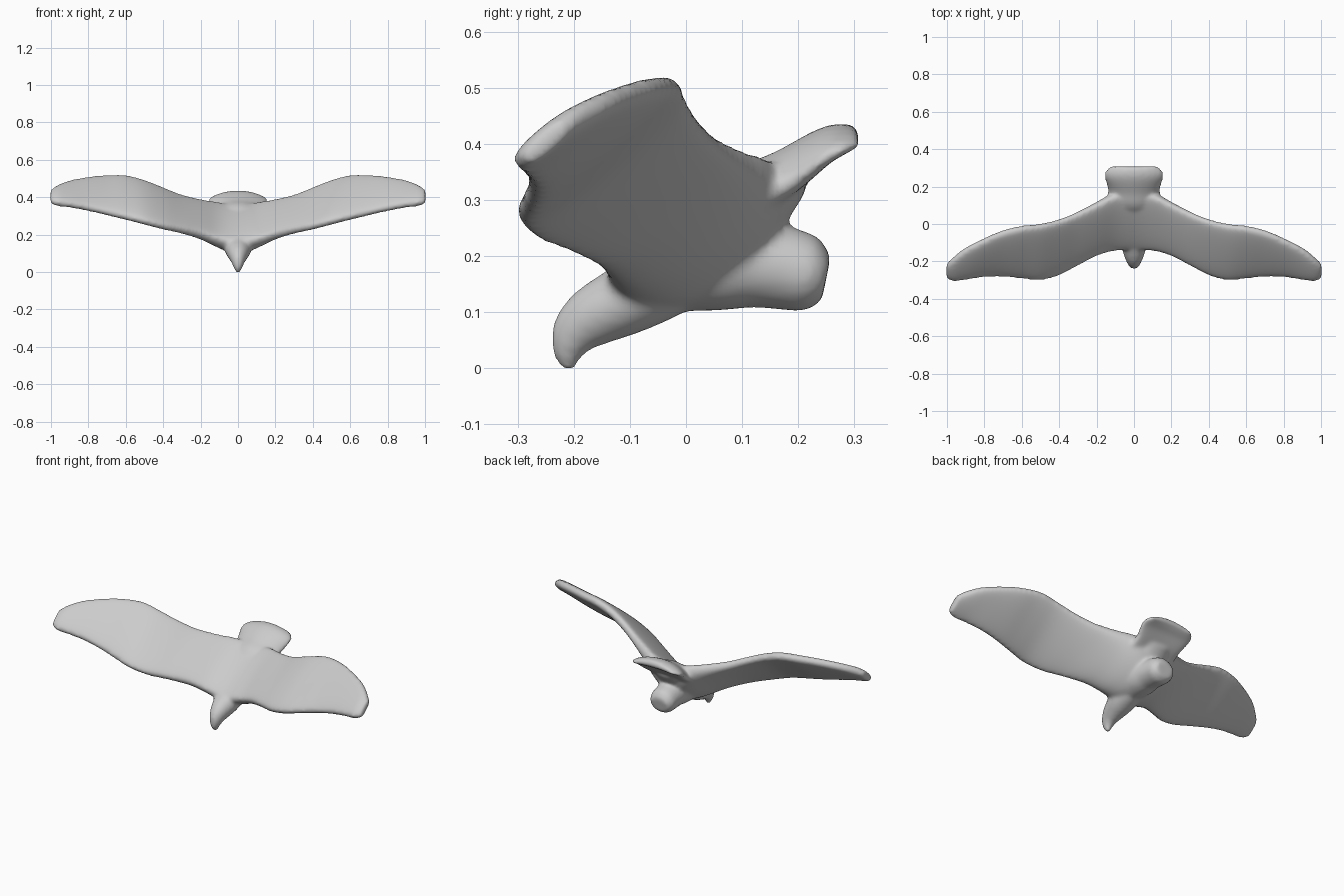
import bpy, math
from mathutils import Vector

if "Cube" in bpy.data.objects:
    bpy.data.objects.remove(bpy.data.objects["Cube"])

grey = bpy.data.materials.new("plain_grey")
grey.diffuse_color = (0.6, 0.6, 0.6, 1)
grey.use_nodes = True
grey.node_tree.nodes["Principled BSDF"].inputs["Base Color"].default_value = grey.diffuse_color


def loft(name, rings):
    """Skin a list of equal rings and cap both ends."""
    n = len(rings[0])
    verts = [p for r in rings for p in r]
    faces = [(i * n + j, i * n + (j + 1) % n, (i + 1) * n + (j + 1) % n, (i + 1) * n + j)
             for i in range(len(rings) - 1) for j in range(n)]
    faces += [tuple(range(n))[::-1], tuple(range(len(verts) - n, len(verts)))]
    me = bpy.data.meshes.new(name)
    me.from_pydata(verts, [], faces)
    ob = bpy.data.objects.new(name, me)
    bpy.context.collection.objects.link(ob)
    return ob


def refine(rows, steps=4):
    """Smooth curve through the rows (Catmull-Rom)."""
    out = []
    for i in range(len(rows) - 1):
        quad = zip(rows[max(i - 1, 0)], rows[i], rows[i + 1], rows[min(i + 2, len(rows) - 1)])
        quad = list(quad)
        for k in range(steps):
            u = k / steps
            out.append(tuple(b + 0.5 * u * (c - a + u * (2 * a - 5 * b + 4 * c - d
                             + u * (3 * (b - c) + d - a))) for a, b, c, d in quad))
    return out + [rows[-1]]


def tube(name, path, arch=0.0, n=24):
    """Elliptical loft along the centre line; path rows are y, z, half width, half depth."""
    rings = []
    for i, (y, z, w, t) in enumerate(path):
        a, b = path[max(i - 1, 0)], path[min(i + 1, len(path) - 1)]
        d = Vector((0, b[0] - a[0], b[1] - a[1])).normalized()
        up = Vector((0, -d.z, d.y))
        ring = []
        for k in range(n):
            c, s = math.cos(math.tau * k / n), math.sin(math.tau * k / n)
            ring.append(Vector((w * c, y, z)) + up * (t * s - arch * c * c))
        rings.append(ring)
    return loft(name, rings)


# Wing stations: x, front edge y z, rear edge y z, depth above, depth below
stations = [
    (0.0, -0.145, 0.14, 0.17, 0.36, 0.035, 0.13),
    (0.06, -0.147, 0.145, 0.17, 0.362, 0.036, 0.12),
    (0.12, -0.152, 0.162, 0.16, 0.372, 0.036, 0.098),
    (0.2, -0.177, 0.19, 0.12, 0.385, 0.036, 0.068),
    (0.3, -0.228, 0.214, 0.07, 0.41, 0.034, 0.045),
    (0.4, -0.279, 0.232, 0.03, 0.45, 0.034, 0.039),
    (0.5, -0.304, 0.256, 0.006, 0.49, 0.034, 0.036),
    (0.6, -0.295, 0.28, -0.006, 0.517, 0.033, 0.034),
    (0.7, -0.285, 0.304, -0.03, 0.518, 0.032, 0.032),
    (0.8, -0.286, 0.327, -0.072, 0.508, 0.031, 0.030),
    (0.9, -0.301, 0.346, -0.122, 0.488, 0.030, 0.027),
    (0.965, -0.308, 0.354, -0.172, 0.463, 0.028, 0.024),
    (1.003, -0.29, 0.366, -0.21, 0.437, 0.02, 0.017),
]


def wing_ring(x, fy, fz, ry, rz, above, below, n=40):
    f, r = Vector((x, fy, fz)), Vector((x, ry, rz))
    d = (r - f).normalized()
    up = Vector((0, -d.z, d.y))
    half = (r - f) / 2 - d * above * 0.35
    root = max(0, 1 - abs(x) / 0.3)
    ring = []
    for k in range(n):
        c, s = math.cos(math.tau * k / n), math.sin(math.tau * k / n)
        # blunt edges outboard, rounder underside at the root
        bulge = above * s ** 0.5 if s > 0 else -below * (-s) ** (0.5 + 0.6 * root)
        ring.append((f + r) / 2 + half * c + up * bulge)
    return ring


right = refine(stations)
left = [(-s[0],) + s[1:] for s in right[:0:-1]]
wings = loft("wings", [wing_ring(*s) for s in left + right])

# Body running from the beak up to the tail root
body = tube("body", refine([
    (-0.208, -0.004, 0.010, 0.012), (-0.21, 0.03, 0.026, 0.03), (-0.195, 0.065, 0.040, 0.046),
    (-0.16, 0.095, 0.056, 0.056), (-0.10, 0.125, 0.072, 0.064), (-0.03, 0.165, 0.075, 0.07),
    (0.06, 0.23, 0.09, 0.065), (0.13, 0.285, 0.09, 0.055), (0.19, 0.34, 0.08, 0.035)]))

# Tucked feet under the tail
feet = tube("feet", refine([
    (-0.04, 0.17, 0.07, 0.07), (0.05, 0.18, 0.088, 0.078), (0.12, 0.184, 0.082, 0.076),
    (0.18, 0.177, 0.077, 0.074), (0.222, 0.166, 0.074, 0.067), (0.25, 0.16, 0.055, 0.042)]))

# Arched tail fan
tail = tube("tail", refine([
    (0.06, 0.28, 0.12, 0.03), (0.12, 0.318, 0.14, 0.046), (0.18, 0.352, 0.143, 0.04),
    (0.24, 0.395, 0.16, 0.031), (0.275, 0.411, 0.155, 0.026), (0.306, 0.42, 0.13, 0.014)]), 0.024)

# Fuse the parts into one soft skin
parts = [wings, body, feet, tail]
for ob in parts:
    ob.select_set(True)
bpy.context.view_layer.objects.active = wings
bpy.ops.object.join()
bird = bpy.context.object
bird.name = "flying_bird"
remesh = bird.modifiers.new("fuse", 'REMESH')
remesh.mode = 'VOXEL'
remesh.voxel_size = 0.009
remesh.use_smooth_shade = True
soften = bird.modifiers.new("soften", 'SMOOTH')
soften.factor = 0.5
soften.iterations = 12
bird.data.materials.clear()
bird.data.materials.append(grey)
for p in bird.data.polygons:
    p.use_smooth = True
    p.material_index = 0
